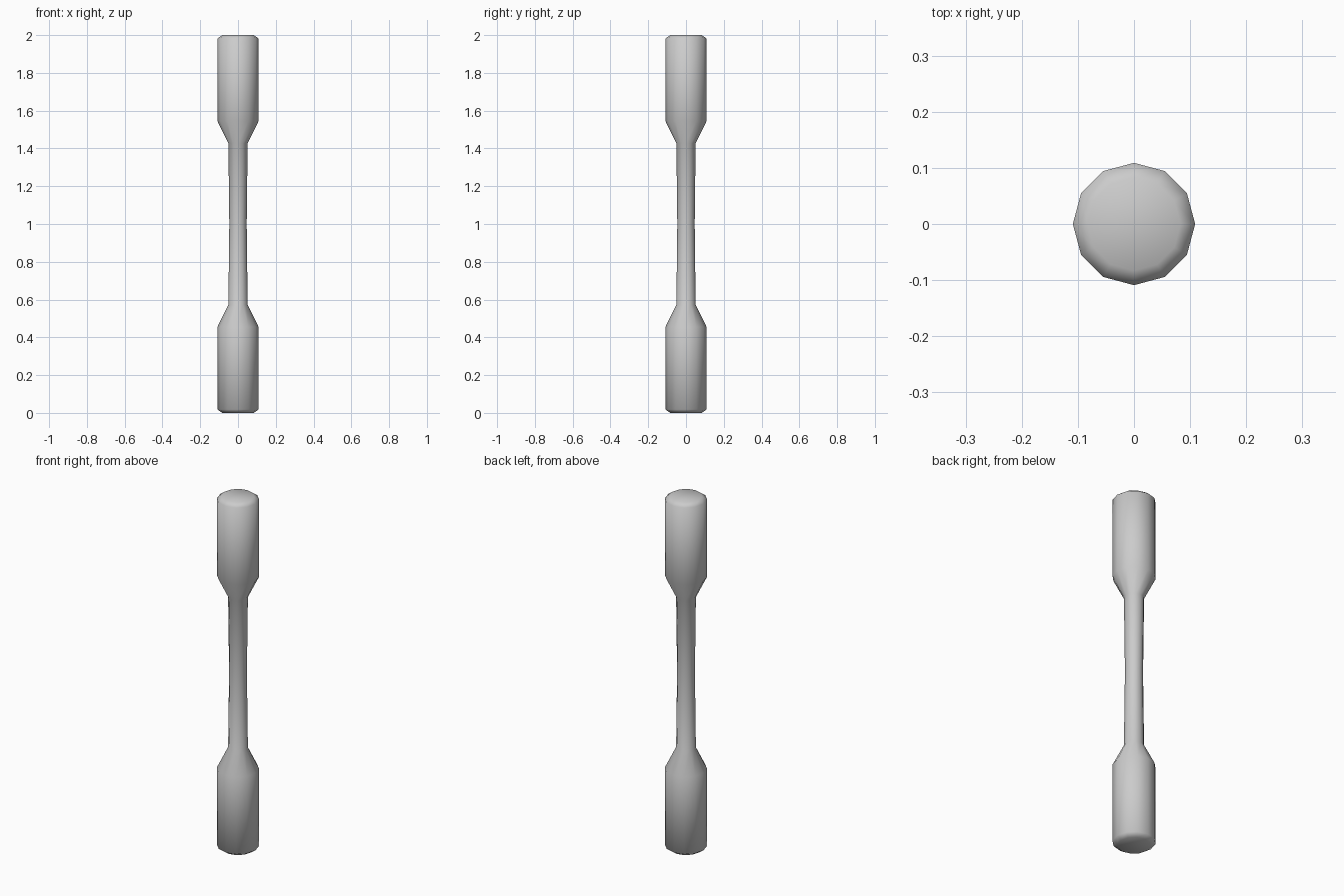
import bpy, bmesh, math

if "Cube" in bpy.data.objects:
    bpy.data.objects.remove(bpy.data.objects["Cube"])

SIDES = 12
# lower half profile (radius, z); the upper half is mirrored about z = 1
lower = [(0.083, 0.0), (0.109, 0.018), (0.109, 0.455), (0.051, 0.573)]
profile = lower + [(0.046, 1.0)] + [(r, 2.0 - z) for r, z in reversed(lower)]


def lathe(name, profile, sides):
    bm = bmesh.new()
    rings = []
    for r, z in profile:
        rings.append([bm.verts.new((r * math.cos(2 * math.pi * i / sides),
                                    r * math.sin(2 * math.pi * i / sides), z))
                      for i in range(sides)])
    for a, b in zip(rings, rings[1:]):
        for i in range(sides):
            j = (i + 1) % sides
            bm.faces.new((a[i], a[j], b[j], b[i]))
    # flat end caps
    bm.faces.new(list(reversed(rings[0])))
    bm.faces.new(rings[-1])
    for f in bm.faces:
        f.smooth = True
    mesh = bpy.data.meshes.new(name)
    bm.to_mesh(mesh)
    bm.free()
    obj = bpy.data.objects.new(name, mesh)
    bpy.context.collection.objects.link(obj)
    return obj


# slim shaft with a thick grip at each end
lathe("double_ended_rod", profile, SIDES)
